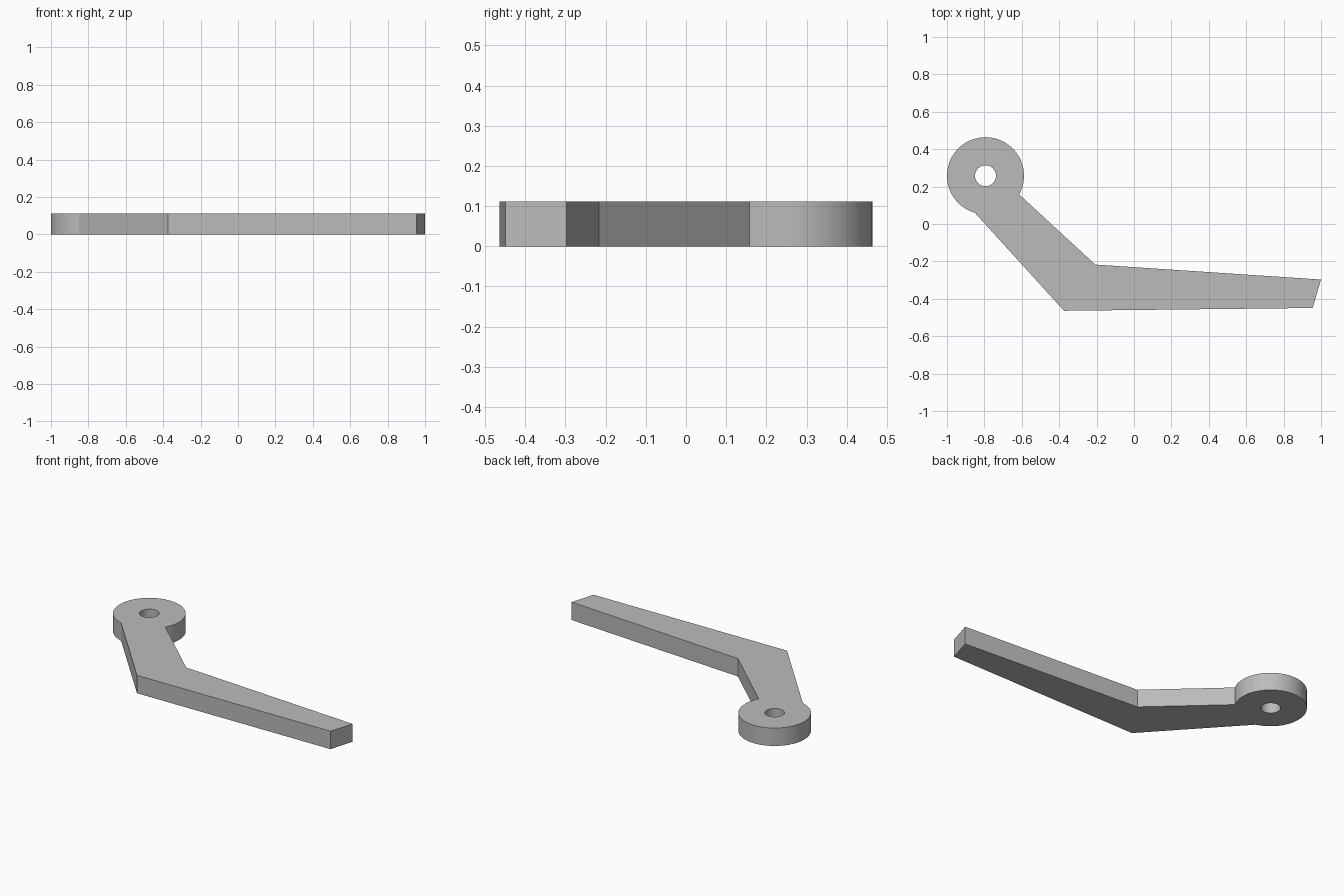
import bpy, bmesh
from math import radians, cos, sin

cube = bpy.data.objects.get("Cube")
if cube:
    bpy.data.objects.remove(cube, do_unlink=True)

THICKNESS = 0.112
EYE = (-0.794, 0.258)      # centre of the round pivot end
EYE_RADIUS = 0.206
HOLE_RADIUS = 0.056

grey = bpy.data.materials.new("plain grey")
grey.use_nodes = True
colour = (0.5, 0.5, 0.5, 1)
grey.diffuse_color = colour
grey.node_tree.nodes["Principled BSDF"].inputs["Base Color"].default_value = colour


def arc(radius, start, end, steps):
    """Points on an arc about the pivot, angles in degrees."""
    angles = [radians(start + (end - start) * i / steps) for i in range(steps + 1)]
    return [(EYE[0] + radius * cos(a), EYE[1] + radius * sin(a)) for a in angles]


def add_loop(bm, points):
    verts = [bm.verts.new((x, y, 0)) for x, y in points]
    return [bm.edges.new((v, verts[i - 1])) for i, v in enumerate(verts)]


# Outline: round pivot end, then the bent tapering arm
arm = [(-0.374, -0.464), (0.955, -0.449), (1.0, -0.297), (-0.207, -0.217)]
outline = arc(EYE_RADIUS, -29, 254, 48) + arm
hole = arc(HOLE_RADIUS, 0, 360, 32)[:-1]

# Fill the outline around the hole and extrude it upwards
bm = bmesh.new()
edges = add_loop(bm, outline) + add_loop(bm, hole)
bmesh.ops.triangle_fill(bm, edges=edges, use_beauty=True)
base = bm.faces[:]
ext = bmesh.ops.extrude_face_region(bm, geom=base, use_keep_orig=True)
top = [g for g in ext["geom"] if isinstance(g, bmesh.types.BMVert)]
bmesh.ops.translate(bm, verts=top, vec=(0, 0, THICKNESS))
bmesh.ops.recalc_face_normals(bm, faces=bm.faces[:])

mesh = bpy.data.meshes.new("bent_lever_arm")
bm.to_mesh(mesh)
bm.free()
mesh.materials.append(grey)
lever = bpy.data.objects.new("bent_lever_arm", mesh)
bpy.context.collection.objects.link(lever)

# Smooth the round walls, keep the corners sharp
bpy.ops.object.select_all(action="DESELECT")
lever.select_set(True)
bpy.context.view_layer.objects.active = lever
bpy.ops.object.shade_smooth_by_angle(angle=radians(20))
